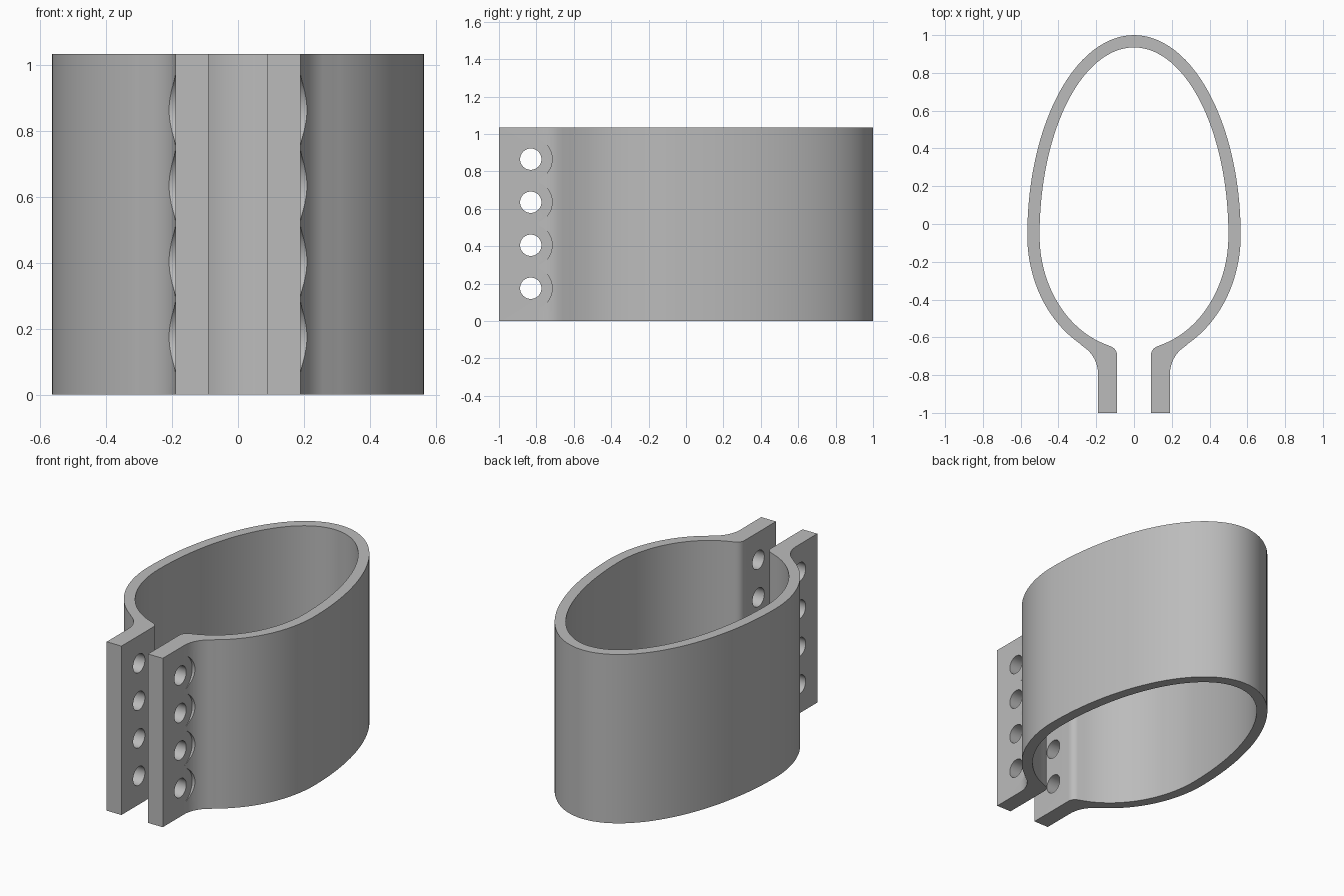
import bpy, bmesh
from math import sin, cos, asin, pi, radians
from mathutils import Matrix

cube = bpy.data.objects.get("Cube")
if cube:
    bpy.data.objects.remove(cube, do_unlink=True)

HEIGHT = 1.035
MID_Y = -0.06            # widest point of the egg
HOLE_Y = -0.83
HOLE_Z = [0.175 + 0.23 * i for i in range(4)]

grey = bpy.data.materials.new("plain grey")
grey.use_nodes = True
grey.diffuse_color = (0.5, 0.5, 0.5, 1)
grey.node_tree.nodes["Principled BSDF"].inputs["Base Color"].default_value = (0.5, 0.5, 0.5, 1)


def make_object(name, bm):
    bmesh.ops.recalc_face_normals(bm, faces=bm.faces[:])
    mesh = bpy.data.meshes.new(name)
    bm.to_mesh(mesh)
    bm.free()
    mesh.materials.append(grey)
    obj = bpy.data.objects.new(name, mesh)
    bpy.context.collection.objects.link(obj)
    return obj


def arc(cx, cy, r, start, end, steps=10):
    angles = [radians(start + (end - start) * i / steps) for i in range(steps + 1)]
    return [(cx + r * cos(a), cy + r * sin(a)) for a in angles]


def egg(half_width, front, back, start_x, steps=28):
    """Right half of an egg, from start_x at the front to the back tip."""
    first = asin(start_x / half_width)
    points = []
    for i in range(1, steps + 1):
        t = first + (pi / 2 - first) * i / steps
        points.append((half_width * sin(t), MID_Y - front * cos(t)))
    for i in range(1, steps + 1):
        t = pi / 2 * i / steps
        points.append((half_width * cos(t), MID_Y + back * sin(t)))
    points[-1] = (0, MID_Y + back)
    return points


def mirrored(half):
    return half + [(-x, y) for x, y in reversed(half[:-1])]


# Clamp band: egg-shaped loop with two parallel flanges, as one extruded outline
outer = [(0.19, -1)] + arc(0.365, -0.795, 0.175, 180, 122.4) + egg(0.565, 0.665, 1.06, 0.271)
inner = [(0.09, -1)] + arc(0.14, -0.695, 0.05, 180, 109) + egg(0.5, 0.605, 0.995, 0.124)
outline = mirrored(outer) + mirrored(inner)[::-1]

bm = bmesh.new()
base = bm.faces.new([bm.verts.new((x, y, 0)) for x, y in outline])
top = bmesh.ops.extrude_face_region(bm, geom=[base], use_keep_orig=True)["geom"]
bmesh.ops.translate(bm, vec=(0, 0, HEIGHT), verts=[v for v in top if isinstance(v, bmesh.types.BMVert)])
band = make_object("clamp_band", bm)


def cylinders(name, radius, spans):
    """Cylinders along x at every bolt position."""
    bm = bmesh.new()
    for z in HOLE_Z:
        for x0, x1 in spans:
            place = Matrix.Translation(((x0 + x1) / 2, HOLE_Y, z)) @ Matrix.Rotation(pi / 2, 4, 'Y')
            bmesh.ops.create_cone(bm, cap_ends=True, segments=48, radius1=radius,
                                  radius2=radius, depth=x1 - x0, matrix=place)
    obj = make_object(name, bm)
    obj.hide_render = True
    return obj


# Bolt holes through both flanges, and round washer seats cut into the fillets
cutters = [cylinders("bolt_hole_cutter", 0.057, [(-0.4, 0.4)])]
for side, span in (("left", (0.1903, 0.4)), ("right", (-0.4, -0.1903))):
    cutters.append(cylinders(side + "_washer_seat_cutter", 0.1145, [span]))

bpy.ops.object.select_all(action='DESELECT')
bpy.context.view_layer.objects.active = band
band.select_set(True)
for cutter in cutters:
    mod = band.modifiers.new(cutter.name, 'BOOLEAN')
    mod.operation = 'DIFFERENCE'
    mod.solver = 'EXACT'
    mod.object = cutter
    bpy.ops.object.modifier_apply(modifier=mod.name)
    bpy.data.objects.remove(cutter, do_unlink=True)

bpy.ops.object.shade_smooth_by_angle(angle=radians(25))
